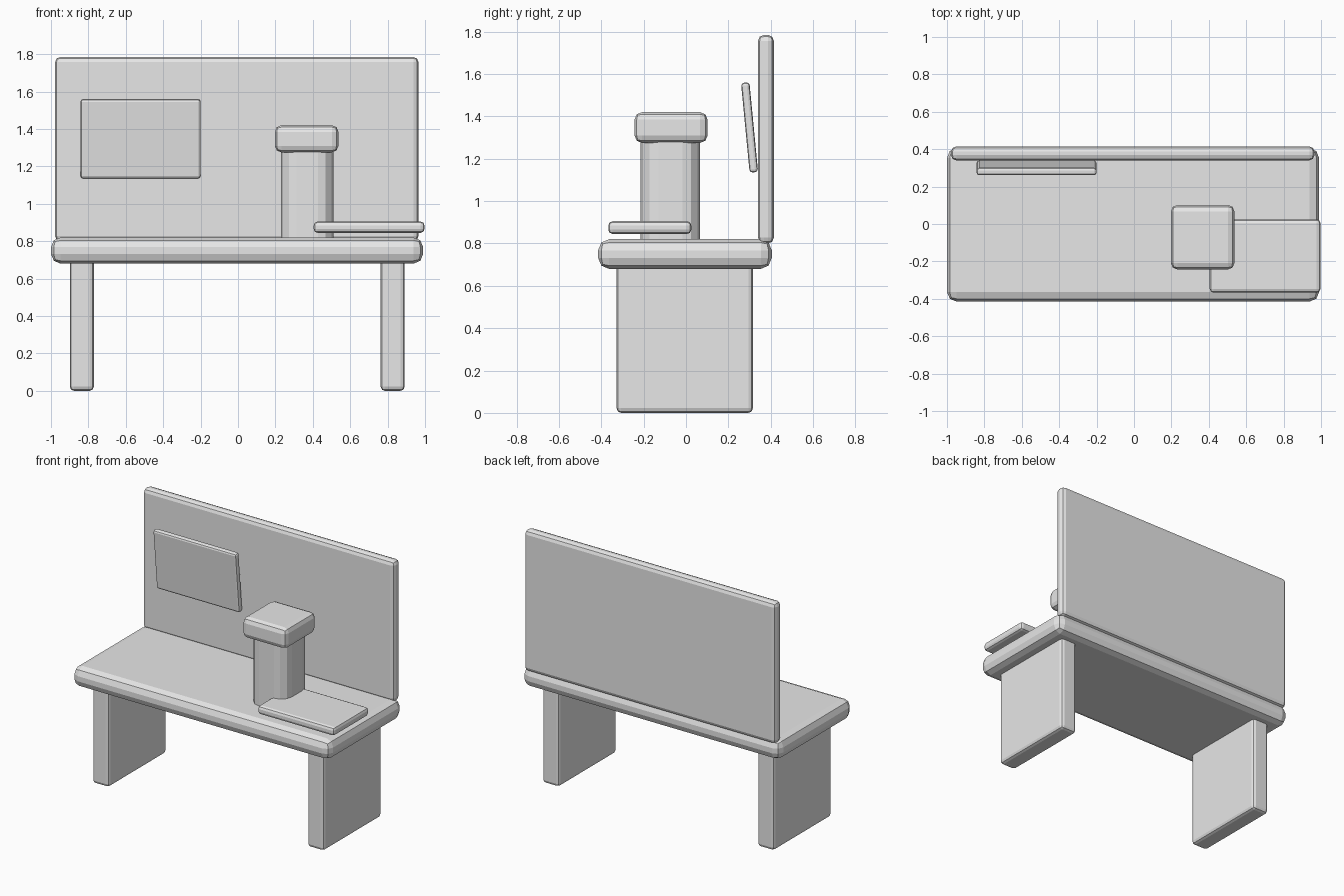
import bpy, bmesh, math
from mathutils import Vector

if "Cube" in bpy.data.objects:
    bpy.data.objects.remove(bpy.data.objects["Cube"])

grey = bpy.data.materials.new("light_grey")
grey.diffuse_color = (0.8, 0.8, 0.8, 1)
grey.use_nodes = True
grey.node_tree.nodes["Principled BSDF"].inputs["Base Color"].default_value = grey.diffuse_color


def box(name, lo, hi, bevel, segments=2, vertical_only=False, tilt=0.0):
    """Box between two corners with rounded edges, optionally tilted about x."""
    lo, hi = Vector(lo), Vector(hi)
    size = hi - lo
    bm = bmesh.new()
    bmesh.ops.create_cube(bm, size=1)
    bmesh.ops.scale(bm, vec=size, verts=bm.verts)
    edges = [e for e in bm.edges if not vertical_only
             or abs(e.verts[0].co.z - e.verts[1].co.z) > 0.01]
    bmesh.ops.bevel(bm, geom=edges, offset=bevel, segments=segments,
                    profile=0.5, affect='EDGES')
    mesh = bpy.data.meshes.new(name)
    bm.to_mesh(mesh)
    bm.free()
    mesh.materials.append(grey)
    obj = bpy.data.objects.new(name, mesh)
    obj.location = (lo + hi) / 2
    obj.rotation_euler.x = tilt
    bpy.context.collection.objects.link(obj)
    return obj


# Desk body: top slab, two panel legs and the tall back panel
box("desk_top", (-1.0, -0.415, 0.68), (0.99, 0.405, 0.82), 0.052)
for name, x in (("left_leg", -0.835), ("right_leg", 0.827)):
    box(name, (x - 0.064, -0.328, 0.0), (x + 0.064, 0.316, 0.72), 0.022)
box("back_panel", (-0.978, 0.34, 0.80), (0.965, 0.415, 1.785), 0.028)

# Leaning board in front of the back panel
box("leaning_board", (-0.842, 0.28, 1.135), (-0.20, 0.32, 1.561), 0.014,
    tilt=math.radians(5.5))

# Rounded column with its cap
box("column", (0.23, -0.214, 0.79), (0.51, 0.066, 1.30), 0.083, 3, True)
box("column_cap", (0.197, -0.243, 1.275), (0.537, 0.102, 1.42), 0.035)

# Thin tray hovering just above the desk
box("tray", (0.405, -0.367, 0.845), (0.997, 0.025, 0.905), 0.02)
